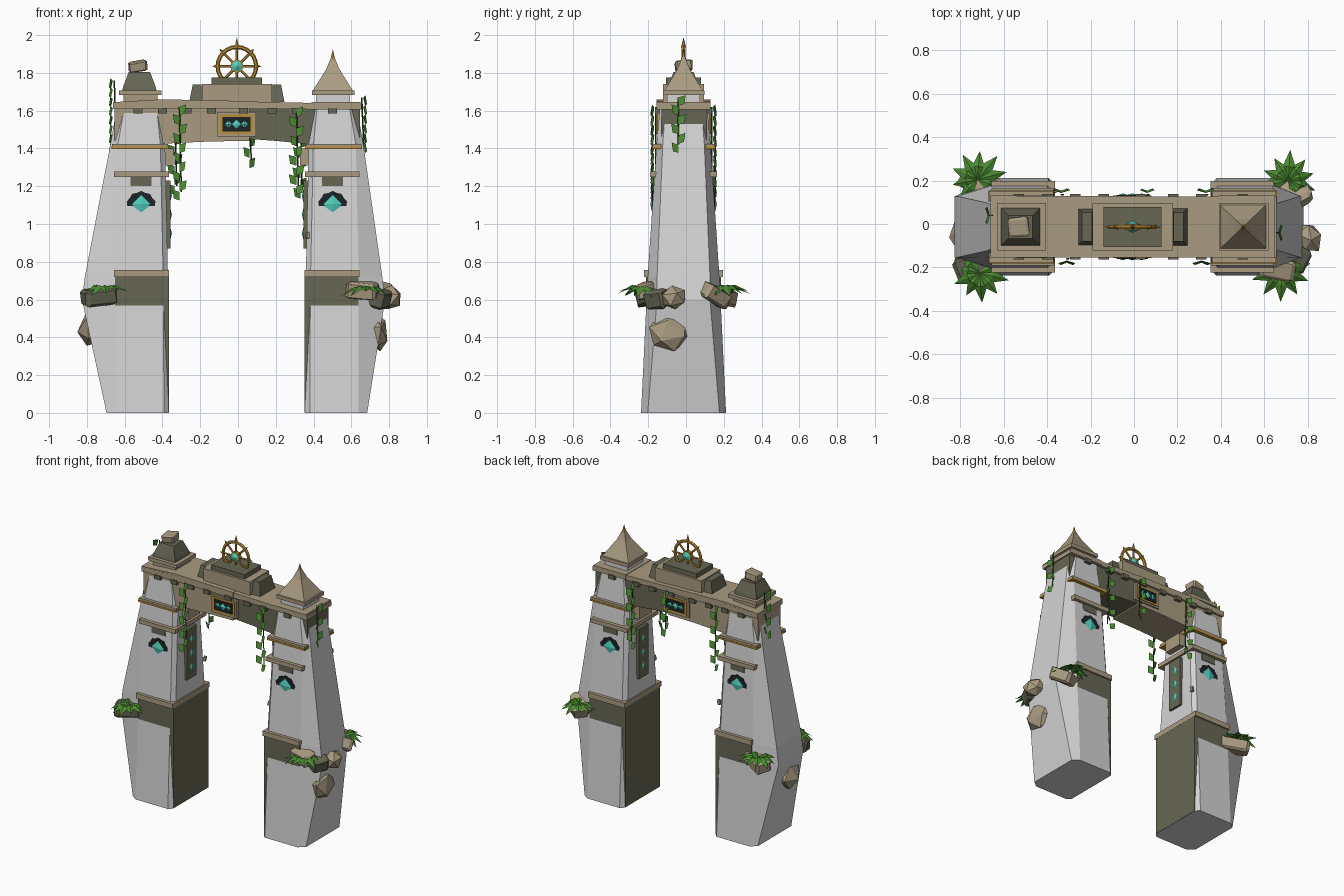
import bpy, bmesh, math, random
from mathutils import Matrix, Vector, Euler

random.seed(4)
cube = bpy.data.objects.get("Cube")
if cube:
    bpy.data.objects.remove(cube)

def material(name, r, g, b):
    m = bpy.data.materials.new(name)
    m.use_nodes = True
    m.diffuse_color = (r, g, b, 1)
    m.node_tree.nodes["Principled BSDF"].inputs["Base Color"].default_value = (r, g, b, 1)
    return m

WHITE = material("pale stone", .66, .66, .66)
TAN = material("tan stone", .40, .33, .22)
OLIVE = material("mossy stone", .135, .135, .09)
GOLD = material("gold", .50, .27, .04)
TEAL = material("teal crystal", .08, .62, .50)
DARK = material("dark inlay", .012, .016, .018)
LEAF = material("leaf green", .07, .25, .03)
VINE = material("vine green", .03, .10, .02)

CX, CY = -.006, -.013          # centre line of the gate

def finish(name, bm, mat):
    bmesh.ops.recalc_face_normals(bm, faces=bm.faces)
    me = bpy.data.meshes.new(name)
    bm.to_mesh(me)
    bm.free()
    me.materials.append(mat)
    ob = bpy.data.objects.new(name, me)
    bpy.context.collection.objects.link(ob)
    return ob

def loft(name, rings, mat):
    """Skin a list of equal-length point rings and cap both ends."""
    bm = bmesh.new()
    vs = [[bm.verts.new(p) for p in ring] for ring in rings]
    n = len(vs[0])
    for a, b in zip(vs, vs[1:]):
        for i in range(n):
            j = (i + 1) % n
            bm.faces.new((a[i], a[j], b[j], b[i]))
    bm.faces.new(vs[0])
    bm.faces.new(vs[-1])
    return finish(name, bm, mat)

def rect(cx, hx, cy, hy, z):
    return [(cx + a * hx, cy + b * hy, z) for a, b in ((-1, -1), (1, -1), (1, 1), (-1, 1))]

def box(name, x0, x1, hy, z0, z1, mat, cy=CY, taper=0):
    cx, hx = (x0 + x1) / 2, abs(x1 - x0) / 2
    return loft(name, [rect(cx, hx, cy, hy, z0), rect(cx, hx - taper, cy, hy - taper, z1)], mat)

def plate(name, pts, y0, y1, mat):
    """Extrude an x-z outline along y."""
    return loft(name, [[(x, y, z) for x, z in pts] for y in (y0, y1)], mat)

def spike(name, pos, direction, r, depth, mat, sides=4, squash=1):
    bm = bmesh.new()
    rot = Vector(direction).to_track_quat("Z", "Y").to_matrix().to_4x4()
    bmesh.ops.create_cone(bm, cap_ends=True, segments=sides, radius1=r, radius2=0, depth=depth,
        matrix=Matrix.Translation(pos) @ rot @ Matrix.Diagonal((squash, 1, 1, 1)) @ Matrix.Translation((0, 0, depth / 2)))
    return finish(name, bm, mat)

def bar(name, a, b, r, mat, sides=6):
    a, b = Vector(a), Vector(b)
    bm = bmesh.new()
    rot = (b - a).to_track_quat("Z", "Y").to_matrix().to_4x4()
    bmesh.ops.create_cone(bm, cap_ends=True, segments=sides, radius1=r, radius2=r,
                          depth=(b - a).length, matrix=Matrix.Translation((a + b) / 2) @ rot)
    return finish(name, bm, mat)

def rock(name, pos, size, turn, mat, round_=False):
    bm = bmesh.new()
    if round_:
        bmesh.ops.create_icosphere(bm, subdivisions=1, radius=.5)
    else:
        bmesh.ops.create_cube(bm, size=1)
        bmesh.ops.bevel(bm, geom=bm.edges[:], offset=.12, segments=1, affect="EDGES")
    for v in bm.verts:
        v.co *= random.uniform(.92, 1.06)
    bm.transform(Matrix.Translation(pos) @ Euler(turn).to_matrix().to_4x4() @ Matrix.Diagonal((*size, 1)))
    return finish(name, bm, mat)

def leaf(bm, base, out, length, width, droop):
    out = Vector(out).normalized()
    side = out.cross(Vector((0, 0, 1)))
    side = side.normalized() if side.length > .01 else Vector((1, 0, 0))
    base = Vector(base)
    mid = base + out * length * .45 + Vector((0, 0, .012))
    tip = base + out * length - Vector((0, 0, droop))
    l, r = (mid + side * s * width - Vector((0, 0, .012)) for s in (-1, 1))
    b, m, t, l, r = (bm.verts.new(p) for p in (base, mid, tip, l, r))
    for f in ((b, r, m), (r, t, m), (t, l, m), (l, b, m)):
        bm.faces.new(f)

def plant(name, x, y, z, heading):
    bm = bmesh.new()
    for i in range(8):
        a = heading + (i - 3.5) * .62
        leaf(bm, (x, y, z), (math.cos(a), math.sin(a), 0), random.uniform(.11, .145), .03, random.uniform(.01, .05))
    finish(name, bm, LEAF)

def vine(name, x, y, z0, z1, out):
    bar(name + "_stem", (x, y, z0), (x + .01, y, z1), .004, VINE, 4)
    bm = bmesh.new()
    o = Vector(out)
    across = o.cross(Vector((0, 0, 1)))
    n = int((z0 - z1) / .048)
    for i in range(n + 1):
        s = 1 if i % 2 else -1
        p = Vector((x, y, z0 + (z1 - z0) * i / n)) + o * .008
        w = random.uniform(.03, .042)
        pts = (p, p + across * s * w + o * .012 + Vector((0, 0, .012)),
               p + across * s * w * .8 + o * .02 - Vector((0, 0, .035)), p + o * .01 - Vector((0, 0, .045)))
        bm.faces.new([bm.verts.new(q) for q in pts])
    finish(name + "_leaves", bm, LEAF)

# Towers: faceted shafts with trims, niches and inner panels
for s, side, belly in ((-1, "right", .82), (1, "left", .785)):
    X = lambda v: CX + s * v
    levels = ((0, .361, .69, .225, .19), (.6, .364, belly, .196, .14),
              (.72, .365, belly - .015, .19, .14), (1.42, .38, .67, .143, .11), (1.62, .4, .635, .125, .095))
    rings = []
    for z, inn, out, d, od in levels:
        half = [(inn, d - .025), (inn + .025, d), (min(out - .04, .645), d), (out, od)]
        loop = half + [(x, -y) for x, y in reversed(half)]
        rings.append([(X(x), CY + y, z) for x, y in loop])
    loft(side + "_tower_shaft", rings, WHITE)
    box(side + "_tower_core", X(.359), X(.645), .1975, .002, .72, OLIVE)
    for nm, z, h, d, i, o, m in (("lower", .72, .036, .21, .358, .65, TAN), ("middle", 1.248, .03, .178, .36, .65, TAN),
                                 ("upper", 1.4, .024, .165, .365, .66, TAN), ("gilded", 1.397, .012, .168, .362, .663, GOLD)):
        box(f"{side}_tower_{nm}_trim", X(i), X(o), d, z, z + h, m)
    box(side + "_tower_corbel", X(.335), X(.41), .07, 1.31, 1.4, TAN)
    box(side + "_tower_inner_panel", X(.352), X(.41), .055, .87, 1.23, OLIVE)
    for k in range(3):
        spike(side + "_tower_inner_gem", (X(.353), CY, .95 + k * .1), (-s, 0, 0), .036, .009, TEAL, squash=.7)
    for f, face in ((-1, "front"), (1, "back")):
        cx = X(.507)
        box(f"{side}_{face}_niche_block", cx - .055, cx + .055, .012, 1.2, 1.25, OLIVE, CY + f * .15)
        fan = [(cx + math.cos(i * math.pi / 10) * r, 1.095 + math.sin(i * math.pi / 10) * r)
               for i, r in ((i, .08 if i % 2 else .073) for i in range(11))]
        fan += [(cx + math.cos(i * math.pi / 4) * .035, 1.095 + math.sin(i * math.pi / 4) * .035) for i in range(4, -1, -1)]
        plate(f"{side}_{face}_niche_arch", fan, CY + f * .152, CY + f * .166, DARK)
        spike(f"{side}_{face}_niche_gem", (cx, CY + f * .164, 1.105), (0, f, 0), .058, .012, TEAL)
    # Cap courses
    box(side + "_tower_cap_slab", X(.395), X(.655), .143, 1.612, 1.645, TAN)
    box(side + "_tower_neck", X(.42), X(.6), .088, 1.64, 1.69, WHITE if s > 0 else TAN)
    box(side + "_tower_cornice", X(.398), X(.624), .11, 1.683, 1.708, TAN)

# Left roof: pointed spire with gold tip
sx = CX + .508
loft("left_spire", [rect(sx, h, CY, h * .95, z) for z, h in ((1.708, .105), (1.76, .072), (1.82, .035), (1.885, .008))], TAN)
spike("left_spire_tip", (sx, CY, 1.865), (0, 0, 1), .016, .06, GOLD, 6)
# Right roof: broken stump with a loose stone
loft("right_stump", [rect(-.522, h, CY, h * .95, z) for z, h in ((1.708, .09), (1.73, .085), (1.805, .056))], OLIVE)
rock("right_loose_stone", (-.53, CY, 1.835), (.095, .09, .055), (.1, -.15, .1), TAN)

# Lintel: two blocks with a slightly arched underside and a cap
plate("lintel_right_block", [(-.655, 1.44), (-.4, 1.425), (-.15, 1.437), (.06, 1.44), (.06, 1.62), (-.655, 1.62)],
      CY - .128, CY + .128, TAN)
plate("lintel_left_block", [(.06, 1.45), (.2, 1.44), (.4, 1.42), (.645, 1.43), (.645, 1.612), (.06, 1.612)],
      CY - .118, CY + .122, OLIVE)
plate("lintel_right_cap", [(-.66, 1.608), (.07, 1.608), (.07, 1.65), (-.4, 1.66), (-.66, 1.645)], CY - .142, CY + .142, TAN)
plate("lintel_left_cap", [(.07, 1.61), (.655, 1.605), (.655, 1.635), (.07, 1.648)], CY - .14, CY + .14, TAN)
for x in (-.53, -.4, -.27, -.14, .03, .18, .31, .5):
    box("lintel_dentil", x - .024, x + .024, .15, 1.585, 1.615, OLIVE)

# Plaques on both faces of the lintel
for f, face in ((-1, "front"), (1, "back")):
    px, pz = -.008, 1.528
    for nm, hx, hz, d, m in (("border", .103, .064, .138, TAN), ("frame", .088, .052, .143, GOLD), ("panel", .073, .038, .147, DARK)):
        box(f"{face}_plaque_{nm}", px - hx, px + hx, .015, pz - hz, pz + hz, m, CY + f * (d - .015))
    for k in (-1, 0, 1):
        spike(f"{face}_plaque_gem", (px + k * .043, CY + f * .146, pz), (0, f, 0), .026 if k == 0 else .021, .008, TEAL)

# Crest pedestal
box("pedestal_block", -.19, .18, .108, 1.645, 1.742, TAN)
for s in (-1, 1):
    box("pedestal_end_block", CX + s * .17, CX + s * .252, .085, 1.645, 1.738, OLIVE, taper=.018)
box("pedestal_top", -.14, .127, .092, 1.74, 1.775, OLIVE)

# Crest wheel
WZ = 1.835
bpy.ops.mesh.primitive_torus_add(major_segments=24, minor_segments=6, major_radius=.102, minor_radius=.011,
                                 location=(CX, CY, WZ), rotation=(math.pi / 2, 0, 0))
wheel = bpy.context.object
wheel.name = "crest_wheel_rim"
wheel.data.materials.append(GOLD)
for i in range(8):
    a = i * math.pi / 4
    d = Vector((math.cos(a), 0, math.sin(a)))
    c = Vector((CX, CY, WZ))
    bar("crest_spoke", c + d * .03, c + d * .1, .007, GOLD)
    if i != 6:
        spike("crest_point", c + d * .1, d, .013, .055 if i == 2 else .03, GOLD, 6)
bar("crest_hub", (CX, CY - .014, WZ), (CX, CY + .014, WZ), .036, GOLD, 8)
for f in (-1, 1):
    spike("crest_gem", (CX, CY + f * .014, WZ), (0, f, 0), .028, .014, TEAL, 8)

# Fallen rocks wedged around the shafts
for nm, pos, size, turn, m, r in (
        ("right_front_slab", (-.735, -.19, .615), (.19, .11, .085), (.1, -.12, .35), OLIVE, False),
        ("right_back_slab", (-.7, .185, .615), (.21, .11, .085), (-.1, -.1, -.5), TAN, False),
        ("right_lower_rock", (-.765, -.06, .455), (.16, .22, .23), (.3, .3, .2), TAN, True),
        ("left_front_slab", (.66, -.2, .65), (.17, .1, .09), (.2, .1, -.2), TAN, False),
        ("left_front_stone", (.74, -.15, .61), (.12, .12, .1), (.1, .3, -.5), OLIVE, False),
        ("left_round_rock", (.805, -.065, .61), (.12, .15, .13), (.2, .1, .4), TAN, True),
        ("left_lower_rock", (.735, -.09, .43), (.12, .24, .22), (.25, -.2, .1), TAN, True),
        ("left_back_slab", (.72, .14, .63), (.16, .16, .085), (-.5, .2, .5), TAN, False)):
    rock(nm, pos, size, turn, m, r)
for x, y, z in ((-.66, -.16, .945), (.37, -.17, .94), (-.37, .15, .94)):
    rock("stone_chip", (x, y, z), (.022, .02, .035), (0, .2, .3), TAN)

# Plants growing from the rocks
for nm, x, y, z, h in (("right_front", -.71, -.225, .665, -1.8), ("right_back", -.72, .205, .665, 1.8),
                       ("left_front", .68, -.215, .66, -1.3), ("left_back", .71, .2, .665, 1.2)):
    plant(nm + "_plant", x, y, z, h)

# Hanging vines
F, B = (0, -1, 0), (0, 1, 0)
for i, (x, y, z0, z1, o) in enumerate((
        (-.31, -.16, 1.62, 1.17, F), (.31, -.16, 1.61, 1.2, F), (-.335, .135, 1.62, 1.2, B), (.33, .135, 1.61, 1.18, B),
        (.06, .135, 1.62, 1.34, B), (-.655, .04, 1.76, 1.42, (-1, 0, 0)), (.655, -.04, 1.67, 1.42, (1, 0, 0)))):
    vine(f"vine_{i + 1}", x, y, z0, z1, o)
